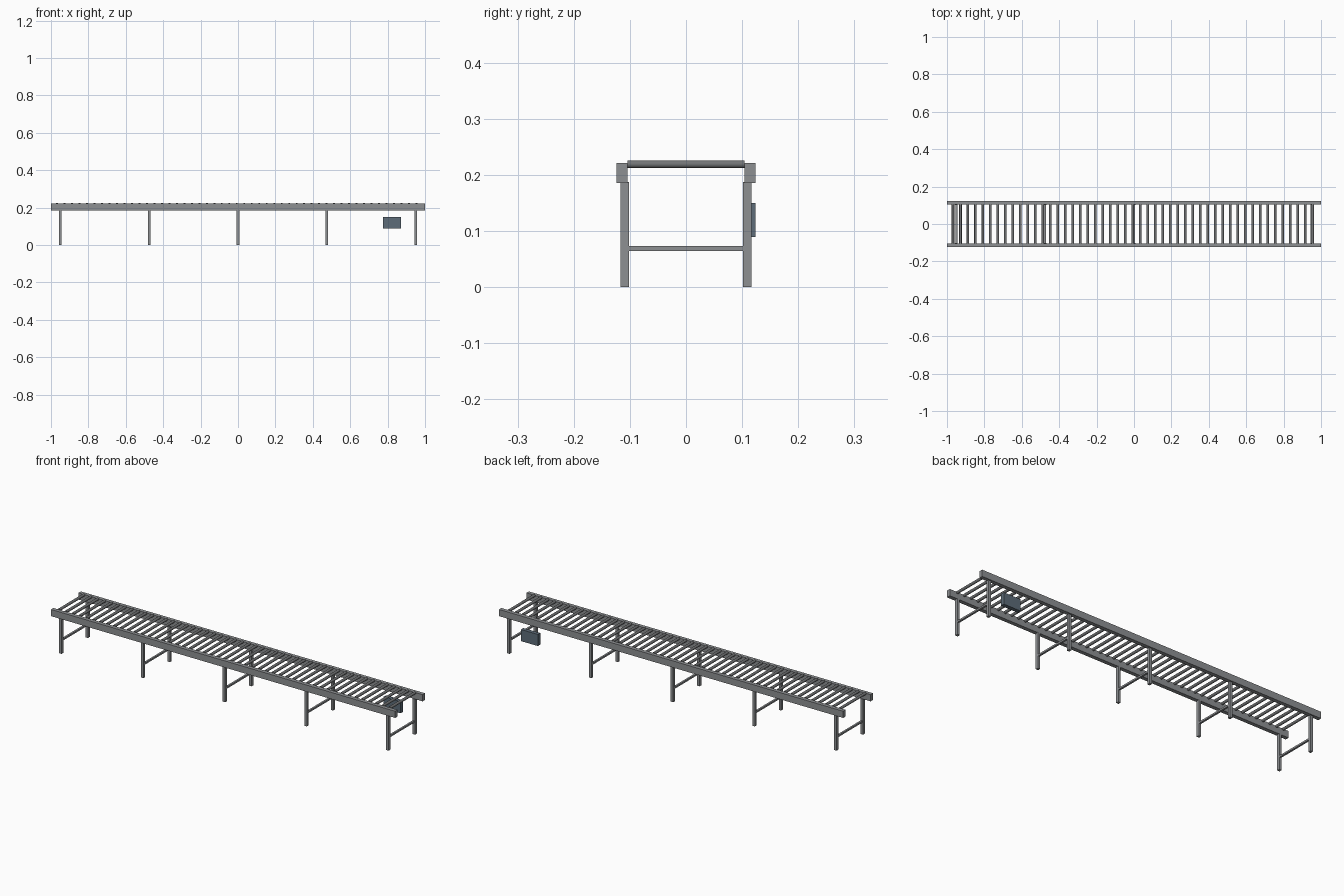
import bpy
from math import pi

if "Cube" in bpy.data.objects:
    bpy.data.objects.remove(bpy.data.objects["Cube"])

def material(name, rgb):
    m = bpy.data.materials.new(name)
    m.diffuse_color = (*rgb, 1)
    m.use_nodes = True
    m.node_tree.nodes["Principled BSDF"].inputs["Base Color"].default_value = m.diffuse_color
    return m

steel = material("frame_steel", (0.27, 0.28, 0.29))
dark_steel = material("roller_steel", (0.17, 0.175, 0.18))
slate = material("slate", (0.11, 0.15, 0.19))

def box(name, lo, hi, mat=steel):
    bpy.ops.mesh.primitive_cube_add(size=1, location=[(a + b) / 2 for a, b in zip(lo, hi)])
    o = bpy.context.object
    o.name = name
    o.scale = [b - a for a, b in zip(lo, hi)]
    bpy.ops.object.transform_apply(location=False, rotation=False, scale=True)
    o.data.materials.append(mat)
    return o

def mirrored_box(name, lo, hi):
    box(name + "_back", lo, hi)
    box(name + "_front", (lo[0], -hi[1], lo[2]), (hi[0], -lo[1], hi[2]))

# Side rails
mirrored_box("side_rail", (-1, 0.104, 0.186), (1, 0.124, 0.221))

# Leg frames: two posts and a cross bar
for i in range(5):
    x = -0.95 + i * 0.475
    mirrored_box(f"leg_{i + 1}", (x - 0.007, 0.102, 0), (x + 0.007, 0.117, 0.187))
    box(f"cross_bar_{i + 1}", (x - 0.005, -0.103, 0.064), (x + 0.005, 0.103, 0.073))

# Rollers, all sharing one mesh
bpy.ops.mesh.primitive_cylinder_add(vertices=12, radius=0.007, depth=0.209,
                                    location=(-0.968, 0, 0.219), rotation=(pi / 2, 0, 0))
roller = bpy.context.object
roller.name = "roller_1"
roller.data.materials.append(dark_steel)
bpy.ops.object.shade_smooth_by_angle(angle=0.6)
for i in range(1, 49):
    r = roller.copy()
    r.name = f"roller_{i + 1}"
    r.location.x += i * 0.04006
    bpy.context.collection.objects.link(r)

# Drive control box
box("control_box", (0.774, 0.104, 0.089), (0.872, 0.124, 0.15), slate)
